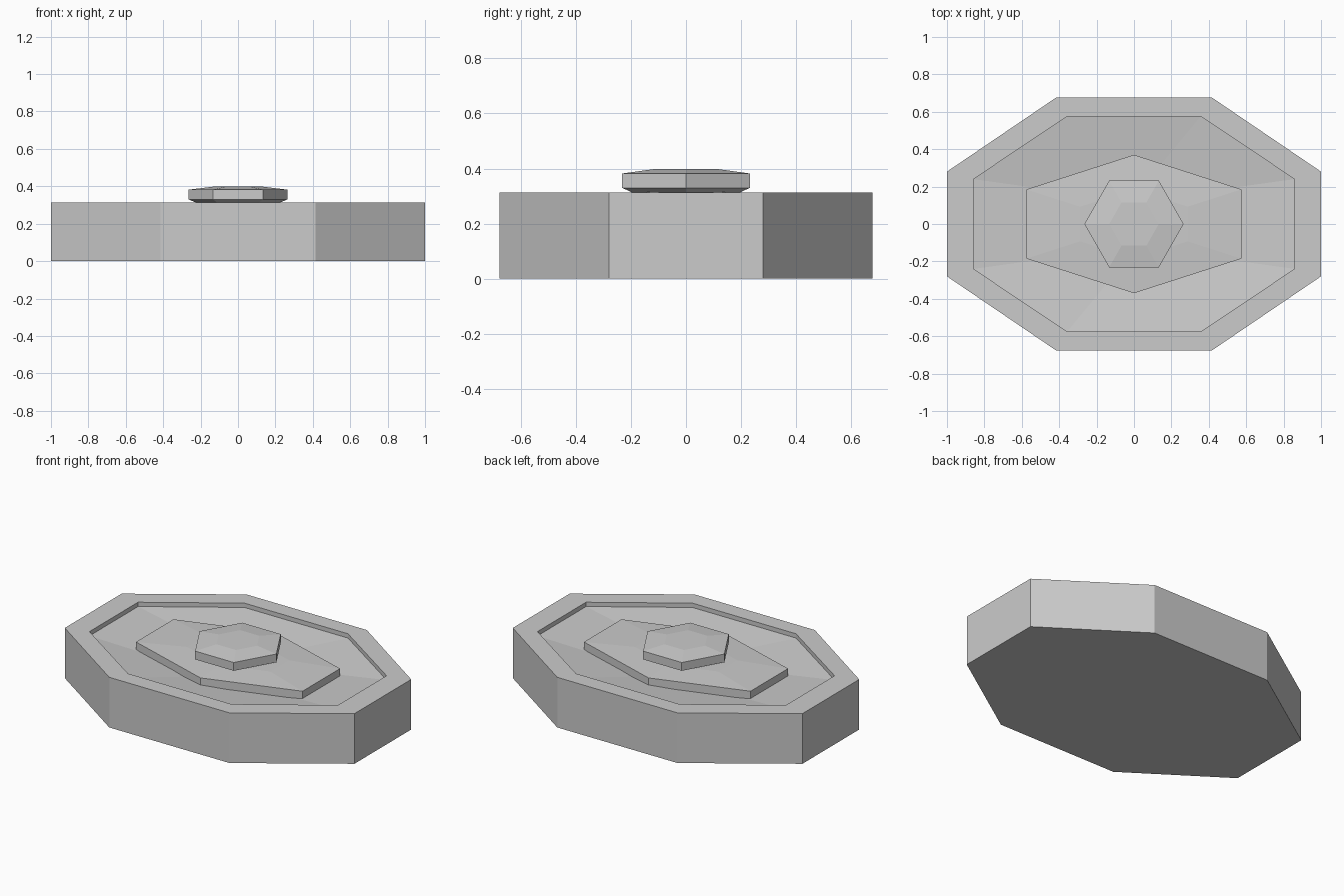
import bpy
import bmesh

cube = bpy.data.objects.get("Cube")
if cube:
    bpy.data.objects.remove(cube)

# Single stone grey
stone = bpy.data.materials.new("stone_grey")
stone.use_nodes = True
GREY = (0.6, 0.6, 0.6, 1)
stone.diffuse_color = GREY
stone.node_tree.nodes["Principled BSDF"].inputs["Base Color"].default_value = GREY


def octagon(ax, ay, bx, by):
    """Eight corners, counter-clockwise, mirrored from one quadrant."""
    quarter = [(ax, ay), (bx, by)]
    left = quarter + [(-x, y) for x, y in reversed(quarter)]
    return left + [(-x, -y) for x, y in left]


def scaled(outline, f):
    return [(x * f, y * f) for x, y in outline]


def loft(name, rings):
    """Flat-faced solid through stacked outlines, capped at both ends."""
    bm = bmesh.new()
    loops = [[bm.verts.new((x, y, z)) for x, y in outline] for outline, z in rings]
    for low, high in zip(loops, loops[1:]):
        n = len(low)
        for i in range(n):
            j = (i + 1) % n
            bm.faces.new((low[i], low[j], high[j], high[i]))
    bm.faces.new(loops[0][::-1])
    bm.faces.new(loops[-1])
    bmesh.ops.recalc_face_normals(bm, faces=bm.faces)
    mesh = bpy.data.meshes.new(name)
    bm.to_mesh(mesh)
    bm.free()
    mesh.materials.append(stone)
    obj = bpy.data.objects.new(name, mesh)
    bpy.context.collection.objects.link(obj)
    return obj


# Octagonal base with a raised rim and a shallow dished floor
outer = octagon(1.0, 0.28, 0.415, 0.677)
recess = octagon(0.858, 0.24, 0.357, 0.575)
dish = octagon(0.5, 0.19, 0.13, 0.3)
loft("base", [(outer, 0), (outer, 0.313), (recess, 0.313), (recess, 0.286), (dish, 0.25)])

# Pointed six-sided plate with a slightly domed top
plate = [(0.575, -0.185), (0.575, 0.185), (0, 0.37),
         (-0.575, 0.185), (-0.575, -0.185), (0, -0.37)]
loft("plate", [(scaled(plate, 0.8), 0.235), (plate, 0.252), (plate, 0.303),
               (scaled(plate, 0.5), 0.314)])

# Six-sided centre stud, faceted above and tapered below
stud = [(0.265, 0), (0.133, 0.232), (-0.133, 0.232),
        (-0.265, 0), (-0.133, -0.232), (0.133, -0.232)]
loft("stud", [(scaled(stud, 0.75), 0.303), (stud, 0.33), (stud, 0.382),
              (scaled(stud, 0.5), 0.398)])
